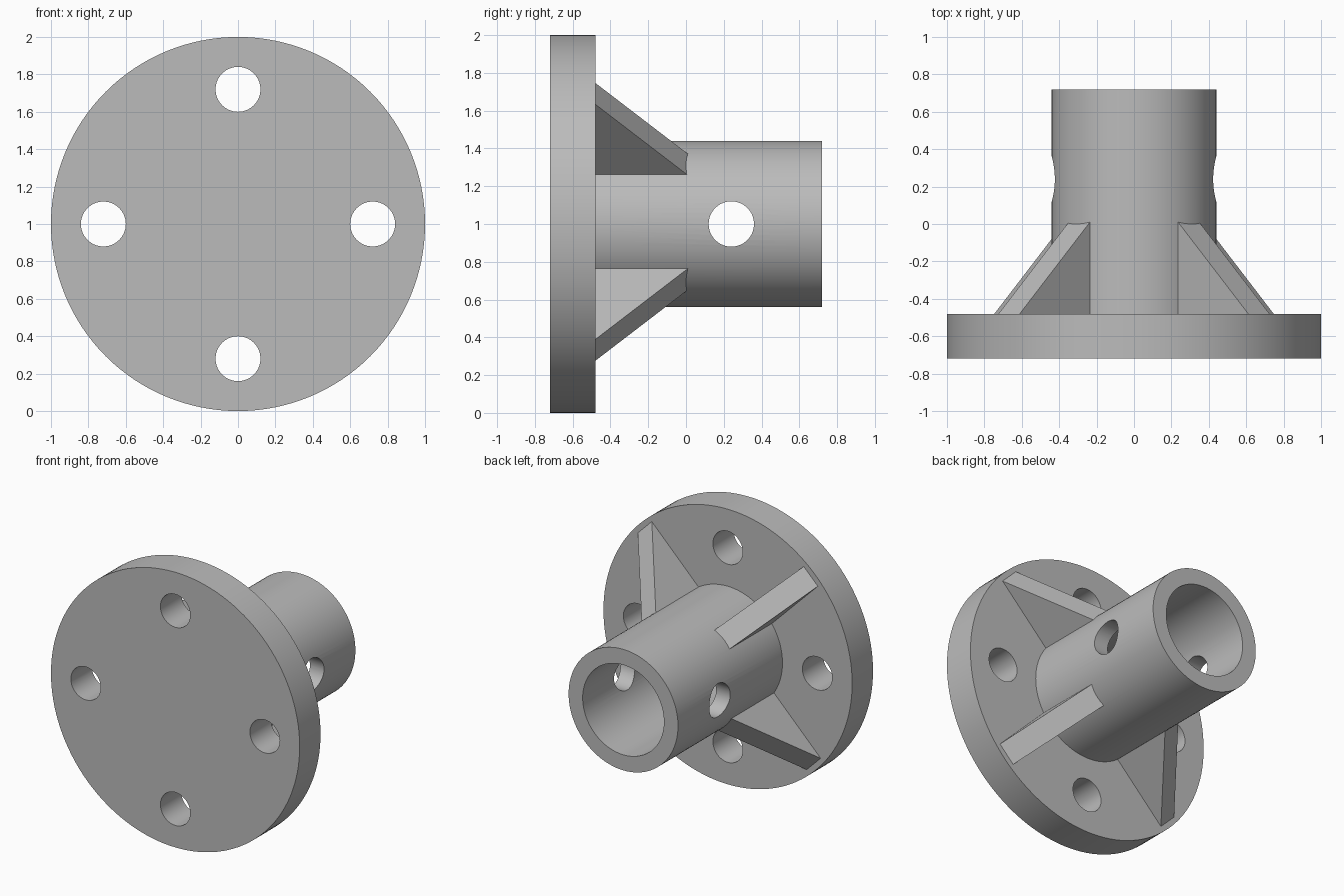
import bpy, bmesh, math
from mathutils import Matrix, Vector

cube = bpy.data.objects.get("Cube")
if cube:
    bpy.data.objects.remove(cube)

CENTRE = Vector((0, 0, 1))
FRONT, SEAT, BACK = -0.72, -0.48, 0.72   # flange front, flange back, tube end
TUBE_R, BORE_R, HOLE_R = 0.44, 0.327, 0.12
RIB_REACH, RIB_HALF, RIB_SHIFT = 0.96, 0.08, 0.016

grey = bpy.data.materials.new("plain_grey")
grey.use_nodes = True
colour = (0.5, 0.5, 0.5, 1)
grey.diffuse_color = colour
grey.node_tree.nodes["Principled BSDF"].inputs["Base Color"].default_value = colour


def make_object(name, bm):
    bmesh.ops.recalc_face_normals(bm, faces=bm.faces)
    mesh = bpy.data.meshes.new(name)
    bm.to_mesh(mesh)
    bm.free()
    mesh.materials.append(grey)
    obj = bpy.data.objects.new(name, mesh)
    bpy.context.collection.objects.link(obj)
    return obj


def rod(name, radius, start, end, sides=64):
    """Solid cylinder between two points."""
    start, end = Vector(start), Vector(end)
    axis = end - start
    turn = axis.to_track_quat("Z", "Y").to_matrix().to_4x4()
    bm = bmesh.new()
    bmesh.ops.create_cone(bm, cap_ends=True, segments=sides, radius1=radius,
                          radius2=radius, depth=axis.length,
                          matrix=Matrix.Translation((start + end) / 2) @ turn)
    return make_object(name, bm)


def rib(name, angle, shift):
    """Triangular gusset plate standing on the flange, buried in the tube wall."""
    slope = (RIB_REACH - TUBE_R) / SEAT
    root, sink = 0.38, SEAT - 0.05
    profile = [(root, sink), (RIB_REACH, sink), (RIB_REACH, SEAT),
               (root, (root - TUBE_R) / slope)]
    out = Vector((math.cos(angle), 0, math.sin(angle)))
    side = Vector((-math.sin(angle), 0, math.cos(angle)))
    bm = bmesh.new()
    base = CENTRE + side * (shift - RIB_HALF)
    face = bm.faces.new([bm.verts.new(base + out * r + Vector((0, y, 0)))
                         for r, y in profile])
    grown = bmesh.ops.extrude_face_region(bm, geom=[face])
    moved = [v for v in grown["geom"] if isinstance(v, bmesh.types.BMVert)]
    bmesh.ops.translate(bm, verts=moved, vec=side * RIB_HALF * 2)
    return make_object(name, bm)


def combine(target, tool, operation):
    mod = target.modifiers.new(operation.lower(), "BOOLEAN")
    mod.operation, mod.object, mod.solver = operation, tool, "EXACT"
    bpy.context.view_layer.objects.active = target
    bpy.ops.object.modifier_apply(modifier=mod.name)
    bpy.data.objects.remove(tool)


# Round flange and tube
hub = rod("flanged_hub", 1, (0, FRONT, 1), (0, SEAT, 1), 128)
combine(hub, rod("tube", TUBE_R, (0, SEAT - 0.1, 1), (0, BACK, 1), 96), "UNION")

# Four diagonal ribs
for degrees, way in ((45, 1), (135, -1), (225, -1), (315, 1)):
    combine(hub, rib("rib", math.radians(degrees), way * RIB_SHIFT), "UNION")

# Blind bore, cross pin hole and four bolt holes
combine(hub, rod("bore", BORE_R, (0, SEAT, 1), (0, BACK + 0.1, 1), 96), "DIFFERENCE")
combine(hub, rod("pin_hole", HOLE_R, (-0.6, 0.24, 1), (0.6, 0.24, 1)), "DIFFERENCE")
for k in range(4):
    x, z = 0.72 * math.cos(k * math.pi / 2), 1 + 0.72 * math.sin(k * math.pi / 2)
    combine(hub, rod("bolt_hole", HOLE_R, (x, FRONT - 0.1, z), (x, SEAT + 0.1, z)),
            "DIFFERENCE")

# Smooth round walls, sharp rims
bpy.ops.object.select_all(action="DESELECT")
hub.select_set(True)
bpy.context.view_layer.objects.active = hub
bpy.ops.object.shade_smooth_by_angle(angle=math.radians(25))
